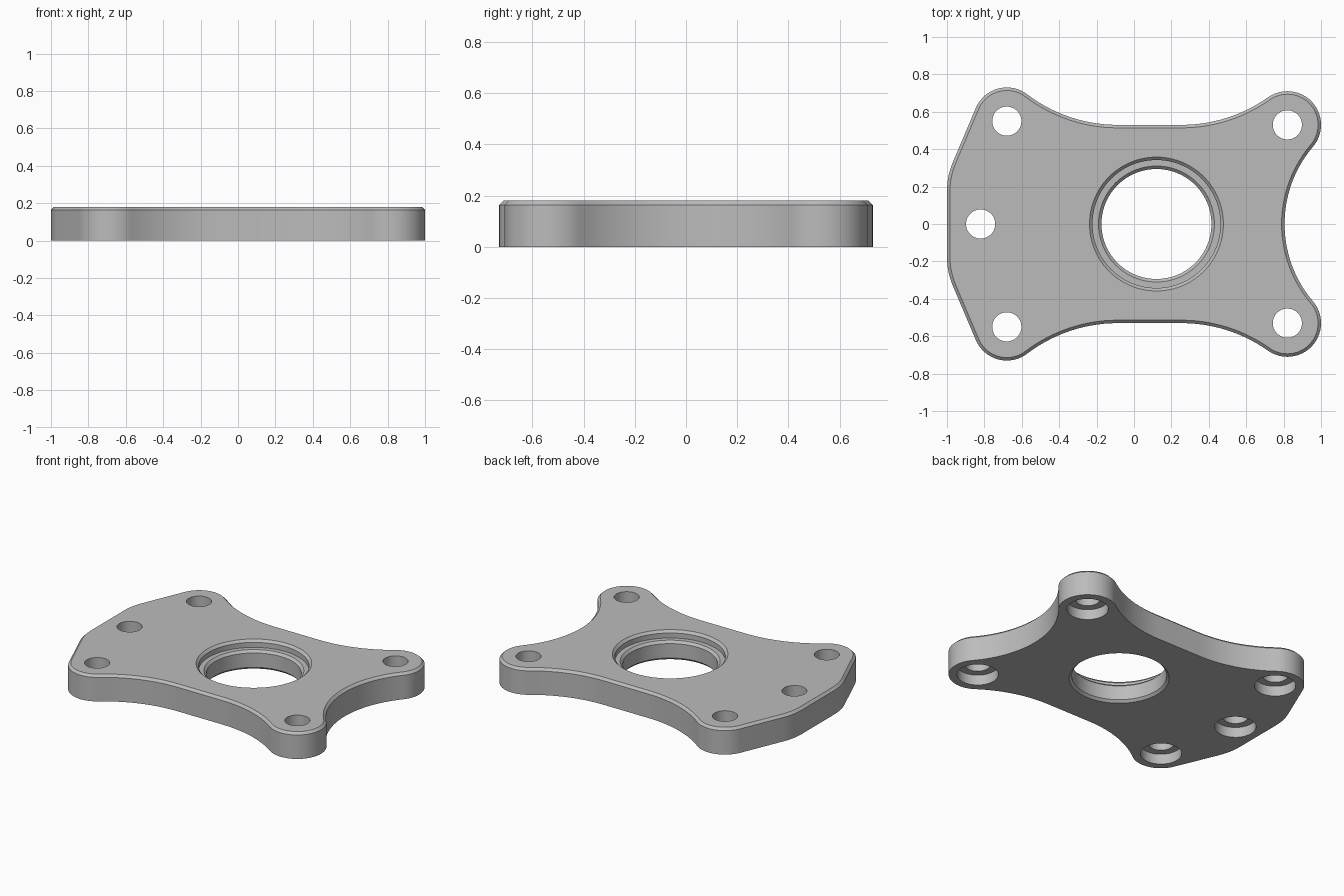
import bpy
import bmesh
from math import atan2, cos, sin, tau, pi, radians

if "Cube" in bpy.data.objects:
    bpy.data.objects.remove(bpy.data.objects["Cube"], do_unlink=True)

HEIGHT = 0.18
CHAMFER = 0.016
EAR_R = 0.18
EAR_RIGHT = (0.82, 0.53)
EAR_LEFT = (-0.68, 0.55)

grey = bpy.data.materials.new("plain grey")
grey.use_nodes = True
grey.diffuse_color = (0.5, 0.5, 0.5, 1)
grey.node_tree.nodes["Principled BSDF"].inputs["Base Color"].default_value = (0.5, 0.5, 0.5, 1)


def angle(a, b):
    """Direction from a to b, from 0 to a full turn."""
    return atan2(b[1] - a[1], b[0] - a[0]) % tau


def arc(centre, radius, start, end, steps):
    return [(centre[0] + radius * cos(start + (end - start) * i / steps),
             centre[1] + radius * sin(start + (end - start) * i / steps))
            for i in range(steps + 1)]


def to_object(name, bm):
    bmesh.ops.recalc_face_normals(bm, faces=bm.faces)
    mesh = bpy.data.meshes.new(name)
    bm.to_mesh(mesh)
    bm.free()
    mesh.materials.append(grey)
    obj = bpy.data.objects.new(name, mesh)
    bpy.context.collection.objects.link(obj)
    return obj


def lathe(name, profile, x, y, steps):
    """Closed solid of revolution; the profile starts and ends on the axis."""
    bm = bmesh.new()
    rings = []
    for r, z in profile:
        rings.append([bm.verts.new((x + r * cos(tau * i / steps), y + r * sin(tau * i / steps), z))
                      for i in range(steps)])
    for low, high in zip(rings, rings[1:]):
        for i in range(steps):
            j = (i + 1) % steps
            bm.faces.new((low[i], low[j], high[j], high[i]))
    bm.faces.new(rings[0][::-1])
    bm.faces.new(rings[-1])
    obj = to_object(name, bm)
    obj.hide_render = True
    return obj


# Outline: tangent arcs for the back half, mirrored to the front
waist, side_r = (1.443, 0), 0.638
sweep_right, sweep_left, sweep_r = (0.254, 1.33), (-0.087, 1.33), 0.8
slant = radians(157)
half = arc(waist, side_r, pi, angle(waist, EAR_RIGHT), 14)
half += arc(EAR_RIGHT, EAR_R, angle(EAR_RIGHT, waist) - tau, angle(EAR_RIGHT, sweep_right), 28)[1:]
half += arc(sweep_right, sweep_r, angle(sweep_right, EAR_RIGHT), 1.5 * pi, 14)[1:]
half += arc(sweep_left, sweep_r, 1.5 * pi, angle(sweep_left, EAR_LEFT), 14)
half += arc(EAR_LEFT, EAR_R, angle(EAR_LEFT, sweep_left), slant, 20)[1:]
half += arc((-0.6, 0.175), 0.4, slant, pi, 8)
outline = half + [(x, -y) for x, y in reversed(half[1:])]

# Plate with a chamfered top rim
bm = bmesh.new()
base = bm.faces.new([bm.verts.new((x, y, 0)) for x, y in outline])
extruded = bmesh.ops.extrude_face_region(bm, geom=[base], use_keep_orig=True)["geom"]
for v in extruded:
    if isinstance(v, bmesh.types.BMVert):
        v.co.z = HEIGHT
bmesh.ops.recalc_face_normals(bm, faces=bm.faces)
rim = [e for e in bm.edges if all(v.co.z > HEIGHT - 0.001 for v in e.verts)]
bmesh.ops.bevel(bm, geom=rim, offset=CHAMFER, segments=1, affect='EDGES', clamp_overlap=False)
plate = to_object("mounting_plate", bm)

# Stepped centre bore with chamfered edges
over = 0.02
bore, recess, ledge = 0.294, 0.342, 0.13
cutters = [lathe("centre_bore_cutter", [
    (bore + CHAMFER + over, -over),
    (bore, CHAMFER),
    (bore, ledge - CHAMFER),
    (bore + CHAMFER, ledge),
    (recess, ledge),
    (recess, HEIGHT - CHAMFER),
    (recess + CHAMFER + over, HEIGHT + over)], 0.12, 0, 96)]

# Bolt holes, counterbored from below
holes = [(-0.82, 0)]
for x, y in (EAR_LEFT, EAR_RIGHT):
    holes += [(x, y), (x, -y)]
for x, y in holes:
    cutters.append(lathe("bolt_hole_cutter", [
        (0.128, -over), (0.128, 0.07), (0.078, 0.07), (0.078, HEIGHT + over)], x, y, 48))

for cutter in cutters:
    mod = plate.modifiers.new(cutter.name, 'BOOLEAN')
    mod.operation = 'DIFFERENCE'
    mod.solver = 'EXACT'
    mod.object = cutter

# Bake the cuts and drop the cutters
bpy.context.view_layer.update()
baked = bpy.data.meshes.new_from_object(
    plate.evaluated_get(bpy.context.evaluated_depsgraph_get()))
plate.modifiers.clear()
plate.data = baked
baked.name = "mounting_plate"
baked.materials.clear()
baked.materials.append(grey)
for poly in baked.polygons:
    poly.material_index = 0
for cutter in cutters:
    bpy.data.objects.remove(cutter, do_unlink=True)

bpy.ops.object.select_all(action='DESELECT')
plate.select_set(True)
bpy.context.view_layer.objects.active = plate
bpy.ops.object.shade_smooth_by_angle(angle=radians(30))
